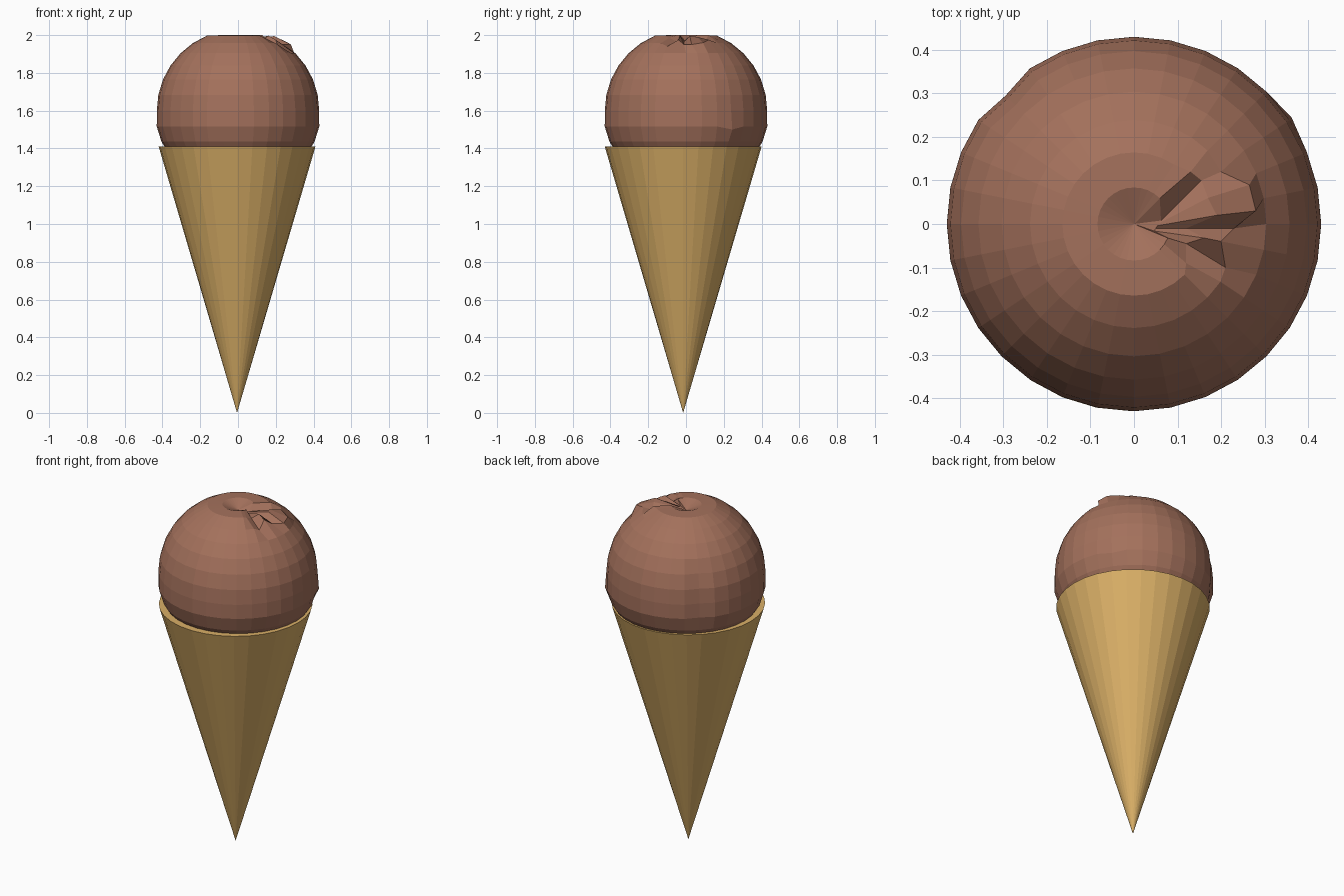
import bpy, bmesh, math

if "Cube" in bpy.data.objects:
    bpy.data.objects.remove(bpy.data.objects["Cube"])

SIDES, RINGS = 32, 16
R, CZ = 0.43, 1.60          # scoop radius and centre height


def material(name, rgb):
    m = bpy.data.materials.new(name)
    m.diffuse_color = (*rgb, 1)
    m.use_nodes = True
    m.node_tree.nodes["Principled BSDF"].inputs["Base Color"].default_value = m.diffuse_color
    return m


def make_object(name, bm, mat):
    bmesh.ops.recalc_face_normals(bm, faces=bm.faces)
    mesh = bpy.data.meshes.new(name)
    bm.to_mesh(mesh)
    bm.free()
    mesh.materials.append(mat)
    ob = bpy.data.objects.new(name, mesh)
    bpy.context.collection.objects.link(ob)
    return ob


wafer = material("wafer tan", (0.70, 0.43, 0.135))
chocolate = material("chocolate brown", (0.37, 0.165, 0.107))

# Wafer cone: capped, point down
bm = bmesh.new()
bmesh.ops.create_cone(bm, cap_ends=True, cap_tris=False, segments=SIDES,
                      radius1=0, radius2=0.415, depth=1.41)
bmesh.ops.remove_doubles(bm, verts=bm.verts, dist=1e-5)
cone = make_object("wafer_cone", bm, wafer)
cone.location = (-0.005, -0.015, 0.705)

# Hand-pulled scoop dents: (ring, segment) -> position
dents = {
    (2, -3): (0.12, -0.09, 1.985), (2, -2): (0.12, -0.045, 1.965),
    (2, 0): (0.12, -0.01, 1.965), (2, 1): (0.19, 0.02, 1.995),
    (2, 2): (0.17, 0.06, 1.99), (2, 3): (0.155, 0.10, 1.965),
    (2, 4): (0.13, 0.12, 2.0), (3, -2): (0.21, -0.10, 1.94),
    (3, -1): (0.20, -0.04, 1.975), (3, 0): (0.23, -0.01, 1.95),
    (3, 1): (0.28, 0.03, 1.95), (3, 2): (0.265, 0.09, 1.96),
    (3, 3): (0.20, 0.12, 1.975),
    (9, 3): (0.362, 0.245, 1.50),
}

# Ice cream scoop: faceted ball with a dimpled, torn top
bm = bmesh.new()
bmesh.ops.create_uvsphere(bm, u_segments=SIDES, v_segments=RINGS, radius=R)
for v in bm.verts:
    ring = round(math.acos(max(-1, min(1, v.co.z / R))) / math.pi * RINGS)
    seg = round(math.atan2(v.co.y, v.co.x) / math.tau * SIDES)
    v.co.z = min(v.co.z + CZ, 2.0)
    if ring == 0:
        v.co.z = 1.965                       # dimple
    elif ring == 1 and -1 <= seg <= 3:
        v.co = (0.05 + 0.004 * seg, -0.01 + 0.006 * seg, 1.97)
    elif (ring, seg) in dents:
        v.co = dents[ring, seg]
    elif ring in (9, 10):                    # fuller just above the rim
        v.co.x *= 1.02
        v.co.y *= 1.02
    if 6 <= ring <= 9 and seg == 12:         # flattened back left
        v.co.x *= 0.97
        v.co.y *= 0.97
make_object("ice_cream_scoop", bm, chocolate)
